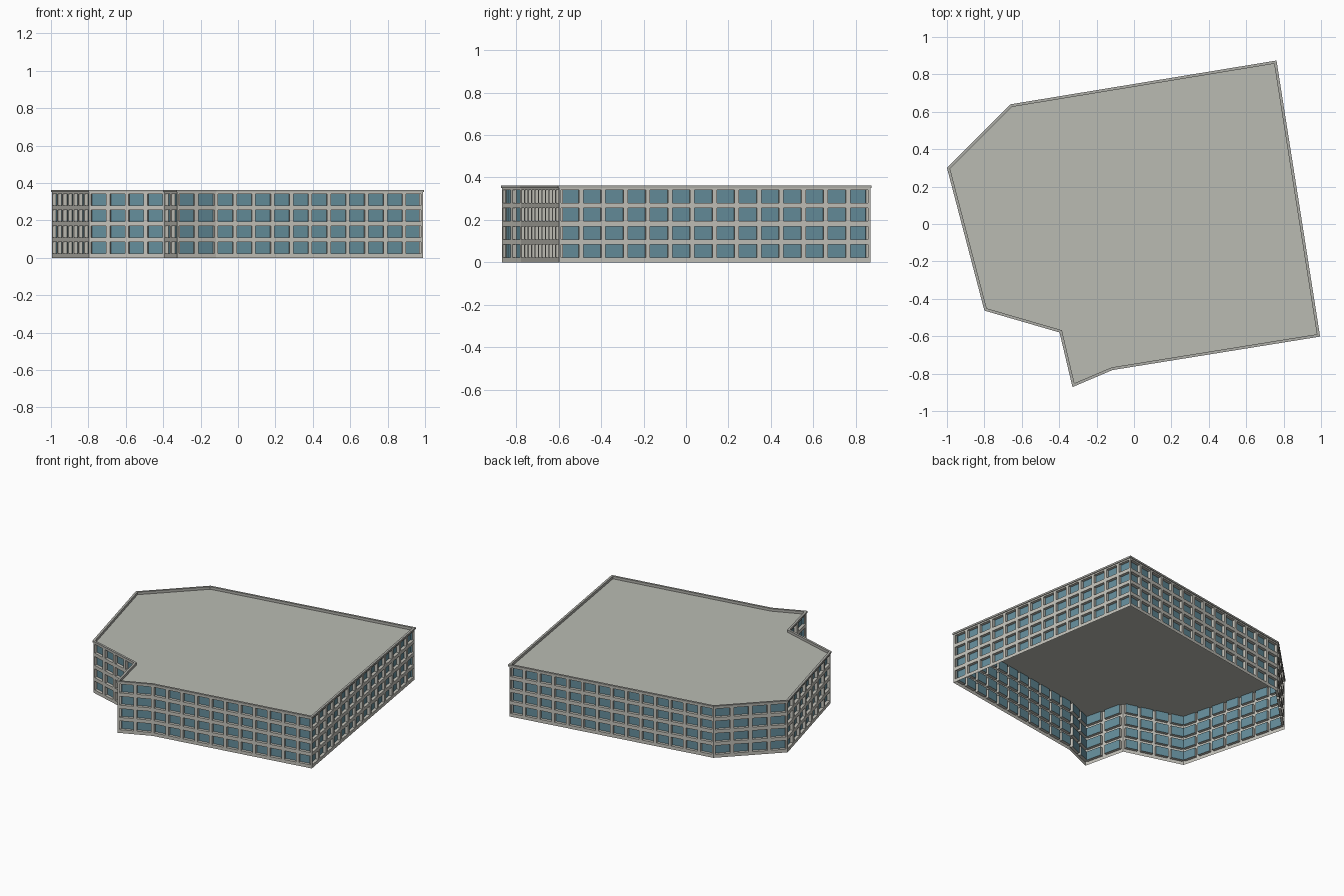
import bpy
import bmesh
from mathutils import Vector

cube = bpy.data.objects.get("Cube")
if cube:
    bpy.data.objects.remove(cube, do_unlink=True)

# Overall plan of the block, counter-clockwise
OUTLINE = [Vector(p) for p in (
    (-1.0, 0.30), (-0.80, -0.463), (-0.398, -0.58), (-0.329, -0.872),
    (-0.115, -0.781), (0.995, -0.602), (0.762, 0.874), (-0.66, 0.64))]
FLOORS = 4
FLOOR_PITCH = 0.0857
SILL, WINDOW_HEIGHT = 0.023, 0.061
BAY = 0.1
RECESS = 0.02
ROOF_Z, CORNICE_Z, TOP_Z = 0.345, 0.351, 0.363


def material(name, rgb):
    mat = bpy.data.materials.new(name)
    mat.use_nodes = True
    mat.diffuse_color = (*rgb, 1)
    bsdf = next(n for n in mat.node_tree.nodes if n.type == 'BSDF_PRINCIPLED')
    bsdf.inputs["Base Color"].default_value = (*rgb, 1)
    return mat


concrete = material("pale concrete", (0.55, 0.54, 0.49))
glass = material("blue grey glass", (0.13, 0.27, 0.33))
roofing = material("grey roofing", (0.49, 0.50, 0.45))
trim = material("grey trim", (0.42, 0.42, 0.39))


def inset(points, distance):
    """Move every side of a plan inward by the same distance."""
    result = []
    for i, p in enumerate(points):
        a = (p - points[i - 1]).normalized()
        b = (points[(i + 1) % len(points)] - p).normalized()
        na, nb = Vector((-a.y, a.x)), Vector((-b.y, b.x))
        result.append(p + (na + nb) * distance / (1 + na.dot(nb)))
    return result


def finish(bm, name, mats):
    bmesh.ops.remove_doubles(bm, verts=bm.verts, dist=0.0002)
    mesh = bpy.data.meshes.new(name)
    bm.to_mesh(mesh)
    bm.free()
    for mat in mats:
        mesh.materials.append(mat)
    obj = bpy.data.objects.new(name, mesh)
    bpy.context.collection.objects.link(obj)
    return obj


def facade(name, start, end):
    """One wall with a regular grid of recessed windows."""
    bm = bmesh.new()
    along = end - start
    count = max(1, int(along.length / BAY))
    inward = Vector((-along.y, along.x)).normalized() * RECESS

    def point(u, z, depth=0):
        p = start + along * u + inward * depth
        return bm.verts.new((p.x, p.y, z))

    def quad(u0, u1, z0, z1, depth=0):
        return bm.faces.new([point(u0, z0, depth), point(u1, z0, depth),
                             point(u1, z1, depth), point(u0, z1, depth)])

    # Horizontal bands between the window rows
    sills = [SILL + k * FLOOR_PITCH for k in range(FLOORS)]
    lows = [0] + [z + WINDOW_HEIGHT for z in sills]
    for z0, z1 in zip(lows, sills + [CORNICE_Z]):
        quad(0, 1, z0, z1)

    for z0 in sills:
        z1 = z0 + WINDOW_HEIGHT
        for i in range(count):
            a, b = (i + 0.1) / count, (i + 0.9) / count
            # Piers either side, recessed pane, and reveals
            quad(i / count, a, z0, z1)
            quad(b, (i + 1) / count, z0, z1)
            quad(a, b, z0, z1, 1).material_index = 1
            rim = [(a, z0), (b, z0), (b, z1), (a, z1)]
            for (u, z), (v, w) in zip(rim, rim[1:] + rim[:1]):
                bm.faces.new([point(u, z), point(v, w),
                              point(v, w, 1), point(u, z, 1)])
    return finish(bm, name, [concrete, glass])


# Walls, open underneath
wall_line = inset(OUTLINE, 0.005)
names = ["right_wall", "front_right_wall", "notch_wall", "front_corner_wall",
         "front_wall", "left_wall", "back_wall", "back_corner_wall"]
for i, name in enumerate(names):
    facade(name, wall_line[i], wall_line[(i + 1) % len(wall_line)])

# Flat roof deck
inner_line = inset(OUTLINE, 0.015)
bm = bmesh.new()
bm.faces.new([bm.verts.new((p.x, p.y, ROOF_Z)) for p in inset(OUTLINE, 0.006)])
finish(bm, "roof_deck", [roofing])

# Parapet cornice: a rectangular section swept around the plan
bm = bmesh.new()
section = [(wall_line, CORNICE_Z), (OUTLINE, CORNICE_Z), (OUTLINE, TOP_Z),
           (inner_line, TOP_Z), (inner_line, ROOF_Z)]
rings = [[bm.verts.new((p.x, p.y, z)) for p in line] for line, z in section]
for low, high in zip(rings, rings[1:]):
    for i in range(len(low)):
        j = (i + 1) % len(low)
        bm.faces.new([low[i], low[j], high[j], high[i]])
finish(bm, "parapet_cornice", [trim])
